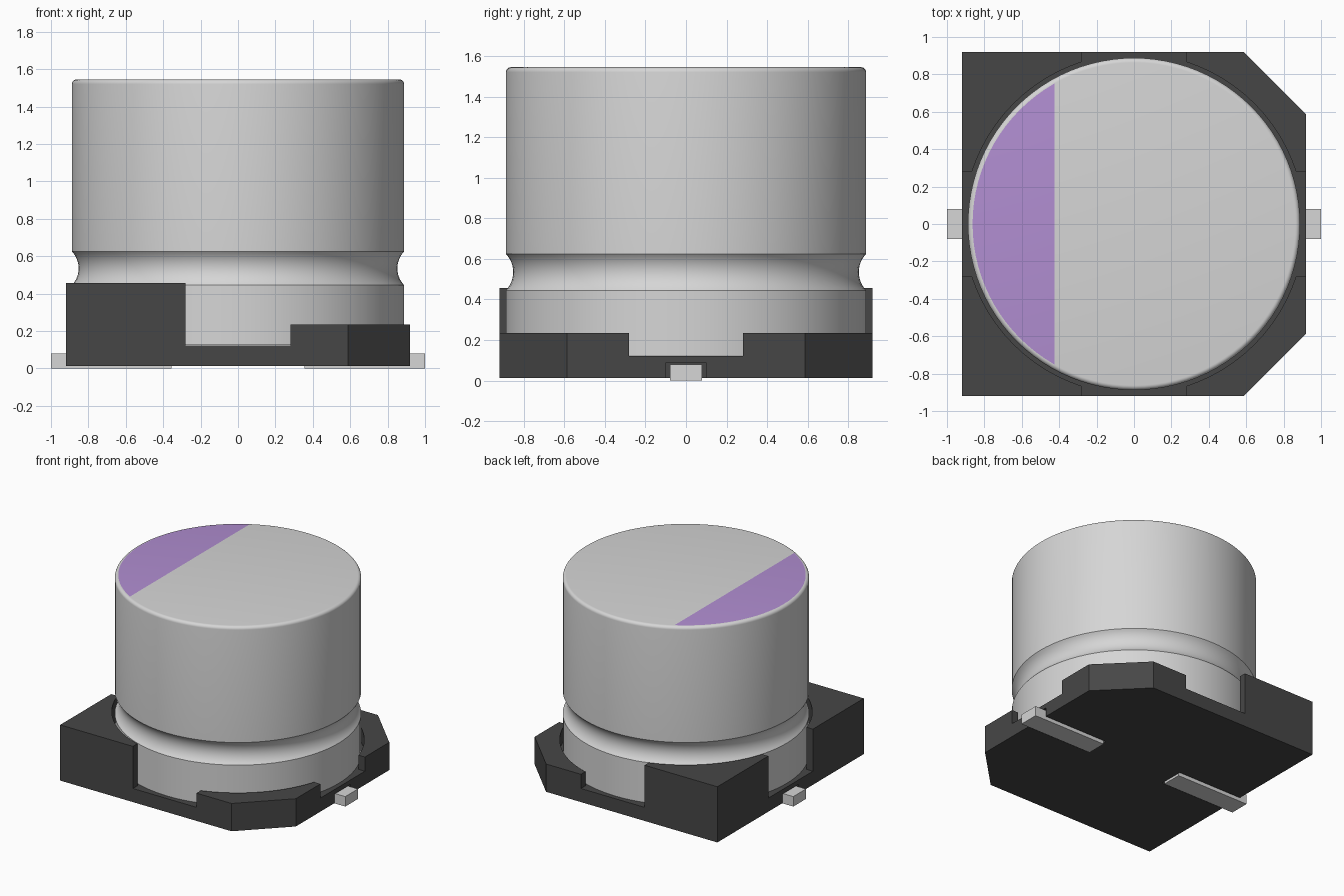
import bpy, bmesh, math
from mathutils import Vector

cube = bpy.data.objects.get("Cube")
if cube:
    bpy.data.objects.remove(cube, do_unlink=True)


def material(name, rgb):
    m = bpy.data.materials.new(name)
    m.use_nodes = True
    m.diffuse_color = (*rgb, 1)
    m.node_tree.nodes["Principled BSDF"].inputs["Base Color"].default_value = (*rgb, 1)
    return m


ALUMINIUM = material("aluminium", (0.67, 0.67, 0.67))
PLASTIC = material("black plastic", (0.062, 0.062, 0.062))
PURPLE = material("purple marking", (0.44, 0.27, 0.64))


def make_object(name, bm, *mats):
    bmesh.ops.recalc_face_normals(bm, faces=bm.faces[:])
    mesh = bpy.data.meshes.new(name)
    bm.to_mesh(mesh)
    bm.free()
    for m in mats:
        mesh.materials.append(m)
    ob = bpy.data.objects.new(name, mesh)
    bpy.context.collection.objects.link(ob)
    return ob


def prism(name, outline, z0, z1, mat):
    """Extrude a flat outline from z0 up to z1."""
    bm = bmesh.new()
    face = bm.faces.new([bm.verts.new((x, y, z0)) for x, y in outline])
    ext = bmesh.ops.extrude_face_region(bm, geom=[face])
    top = [v for v in ext["geom"] if isinstance(v, bmesh.types.BMVert)]
    bmesh.ops.translate(bm, verts=top, vec=(0, 0, z1 - z0))
    return make_object(name, bm, mat)


def box(name, x0, x1, y0, y1, z0, z1, mat):
    return prism(name, [(x0, y0), (x1, y0), (x1, y1), (x0, y1)], z0, z1, mat)


def select_only(ob):
    bpy.ops.object.select_all(action="DESELECT")
    ob.select_set(True)
    bpy.context.view_layer.objects.active = ob


def carve(ob, cutter):
    """Subtract the cutter, then throw it away."""
    cutter.hide_render = True
    mod = ob.modifiers.new("cut", "BOOLEAN")
    mod.operation = "DIFFERENCE"
    mod.solver = "EXACT"
    mod.object = cutter
    select_only(ob)
    bpy.ops.object.modifier_apply(modifier=mod.name)
    bpy.data.objects.remove(cutter, do_unlink=True)


# Plastic base: square block with two clipped corners on the +x side
W, C, BOTTOM, FLOOR, LOW, HIGH = 0.92, 0.587, 0.014, 0.122, 0.235, 0.457
base = prism("base", [(-W, -W), (C, -W), (W, -C), (W, C), (C, W), (-W, W)],
             BOTTOM, HIGH, PLASTIC)
# Lower the clipped corners
carve(base, box("low_corner_cutter", 0, 2, -2, 2, LOW, 1, PLASTIC))
# Round seat for the can
R_SEAT, N = 0.91, 96
ring = [(R_SEAT * math.cos(2 * math.pi * i / N), R_SEAT * math.sin(2 * math.pi * i / N))
        for i in range(N)]
carve(base, prism("seat_cutter", ring, FLOOR, 1, PLASTIC))
# Gaps in the middle of each side
carve(base, box("gap_cutter_y", -0.28, 0.28, -2, 2, FLOOR, 1, PLASTIC))
carve(base, box("gap_cutter_x", -2, 2, -0.28, 0.28, FLOOR, 1, PLASTIC))
# Channels for the leads
for x0, x1 in ((0.35, 2), (-2, -0.35)):
    carve(base, box("lead_channel_cutter", x0, x1, -0.1, 0.1, -1, 0.086, PLASTIC))

# Metal leads
box("left_lead", 0.355, 1.0, -0.08, 0.08, 0, 0.079, ALUMINIUM)
box("right_lead", -1.0, -0.355, -0.08, 0.08, 0, 0.079, ALUMINIUM)

# Can: turned profile with a crimp groove and a rounded top rim
R, TOP, FILLET = 0.888, 1.545, 0.025
G_MID, G_HALF, G_DEPTH = 0.535, 0.09, 0.036
arc_r = (G_HALF ** 2 + G_DEPTH ** 2) / (2 * G_DEPTH)
arc_half = math.asin(G_HALF / arc_r)
profile = [(R, FLOOR + 0.003)]
for i in range(13):
    a = -arc_half + 2 * arc_half * i / 12
    profile.append((R - G_DEPTH + arc_r * (1 - math.cos(a)), G_MID + arc_r * math.sin(a)))
for i in range(7):
    a = math.pi / 2 * i / 6
    profile.append((R - FILLET + FILLET * math.cos(a), TOP - FILLET + FILLET * math.sin(a)))

bm = bmesh.new()
rings = [[bm.verts.new((r * math.cos(2 * math.pi * i / N), r * math.sin(2 * math.pi * i / N), z))
          for i in range(N)] for r, z in profile]
for lower, upper in zip(rings, rings[1:]):
    for i in range(N):
        j = (i + 1) % N
        bm.faces.new((lower[i], lower[j], upper[j], upper[i]))
bm.faces.new(rings[0][::-1])
lid = bm.faces.new(rings[-1])
# Split the lid and colour the polarity segment
bmesh.ops.bisect_plane(bm, geom=[lid] + lid.edges[:] + lid.verts[:],
                       plane_co=(-0.425, 0, 0), plane_no=(1, 0, 0))
for f in bm.faces:
    c = f.calc_center_median()
    f.normal_update()
    if c.z > TOP - 0.0005 and abs(f.normal.z) > 0.999 and c.x < -0.43:
        f.material_index = 1
can = make_object("can", bm, ALUMINIUM, PURPLE)
select_only(can)
bpy.ops.object.shade_smooth_by_angle(angle=math.radians(30))
